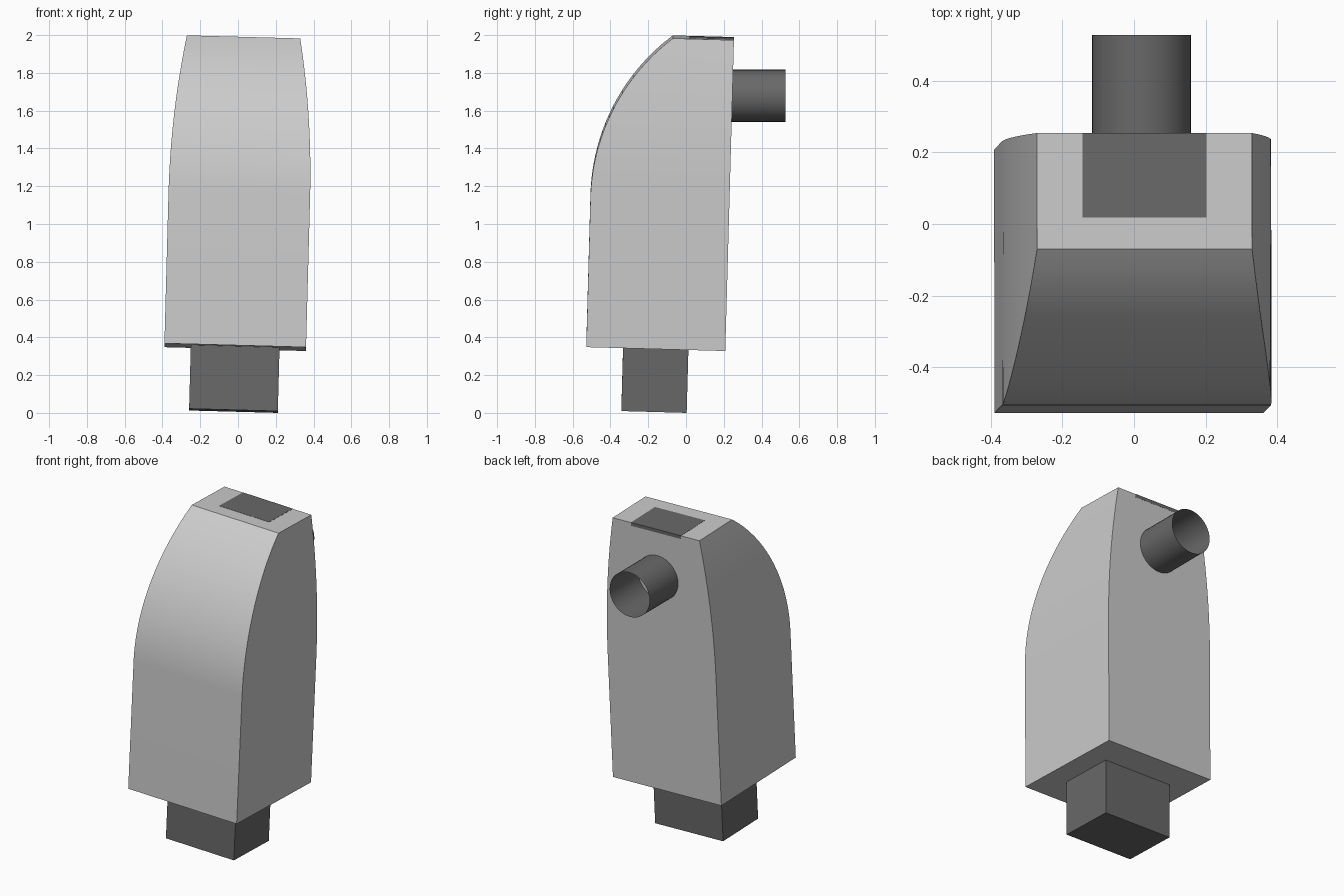
import bpy, bmesh
from math import radians, sqrt, sin, cos, tau
from mathutils import Matrix

if "Cube" in bpy.data.objects:
    bpy.data.objects.remove(bpy.data.objects["Cube"])

# The housing leans slightly towards +x and +y; its origin is the bottom centre
LEAN = (Matrix.Translation((-0.015, -0.16, 0.348))
        @ Matrix.Rotation(radians(1.55), 4, 'Y')
        @ Matrix.Rotation(radians(-1.6), 4, 'X'))
HEIGHT, BEND = 1.645, 0.79

dark = bpy.data.materials.new("dark_grey")
dark.diffuse_color = (0.14, 0.14, 0.14, 1)
dark.use_nodes = True
dark.node_tree.nodes["Principled BSDF"].inputs["Base Color"].default_value = dark.diffuse_color


def make_object(name, rings, matrix=None, caps=True, material=None):
    """Skin a stack of closed rings into one mesh object."""
    bm = bmesh.new()
    loops = [[bm.verts.new(p) for p in ring] for ring in rings]
    n = len(loops[0])
    for a, b in zip(loops, loops[1:]):
        for i in range(n):
            j = (i + 1) % n
            bm.faces.new((a[i], a[j], b[j], b[i]))
    if caps:
        bm.faces.new(loops[0][::-1])
        bm.faces.new(loops[-1])
    bmesh.ops.recalc_face_normals(bm, faces=bm.faces)
    mesh = bpy.data.meshes.new(name)
    bm.to_mesh(mesh)
    bm.free()
    obj = bpy.data.objects.new(name, mesh)
    bpy.context.collection.objects.link(obj)
    if matrix:
        obj.matrix_world = matrix
    if material:
        mesh.materials.append(material)
    bpy.ops.object.select_all(action='DESELECT')
    obj.select_set(True)
    bpy.context.view_layer.objects.active = obj
    bpy.ops.object.shade_smooth_by_angle(angle=radians(30))
    return obj


def rect(hx, y0, y1, z):
    return [(-hx, y0, z), (hx, y0, z), (hx, y1, z), (-hx, y1, z)]


def arc_inset(h, total):
    """Inset of a circular arc that starts upright and reaches `total` at the top."""
    rise = HEIGHT - BEND
    r = (rise * rise + total * total) / (2 * total)
    return r - sqrt(r * r - h * h)


# Housing: straight lower part, then arcs on the front and both sides
rings = [rect(0.375, -0.368, 0.368, 0)]
STEPS = 20
for k in range(STEPS + 1):
    h = (HEIGHT - BEND) * k / STEPS
    rings.append(rect(0.375 - arc_inset(h, 0.075),
                      -0.368 + arc_inset(h, 0.412), 0.368, BEND + h))
make_object("housing", rings, LEAN)

# Square foot under the housing
make_object("foot_block", [rect(0.235, -0.173, 0.173, -0.337),
                           rect(0.235, -0.173, 0.173, 0.0)], LEAN, material=dark)

# Dark plate set in the top face
make_object("top_plate", [rect(0.173, 0.132, 0.3685, HEIGHT - 0.02),
                          rect(0.173, 0.132, 0.3685, HEIGHT + 0.001)], LEAN, material=dark)

# Open pipe on the back, level with the ground
pipe = [[(0.021 + 0.138 * cos(tau * i / 40), y, 1.679 + 0.138 * sin(tau * i / 40))
         for i in range(40)] for y in (0.235, 0.527)]
make_object("rear_pipe", pipe, caps=False, material=dark)
